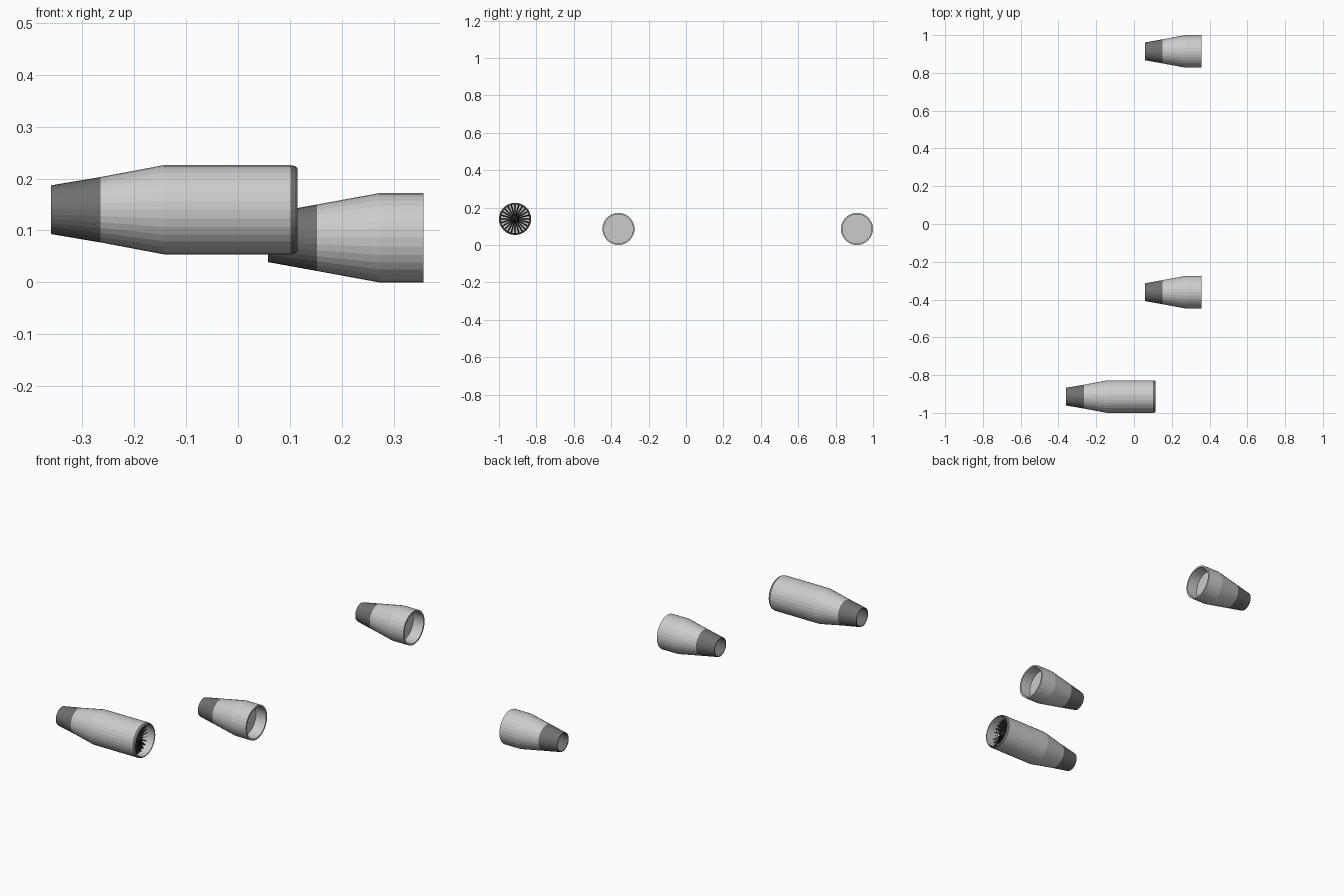
import bpy, bmesh
from math import sin, cos, pi

if "Cube" in bpy.data.objects:
    bpy.data.objects.remove(bpy.data.objects["Cube"])


def material(name, v):
    m = bpy.data.materials.new(name)
    m.diffuse_color = (v, v, v, 1)
    m.use_nodes = True
    m.node_tree.nodes["Principled BSDF"].inputs["Base Color"].default_value = m.diffuse_color
    return m


DARK = material("dark_metal", 0.16)
BLACK = material("black", 0.012)
SIDES = 32


def finish(name, bm, loc, mats):
    me = bpy.data.meshes.new(name)
    bm.to_mesh(me)
    bm.free()
    ob = bpy.data.objects.new(name, me)
    bpy.context.collection.objects.link(ob)
    ob.location = loc
    for m in mats:
        me.materials.append(m)
    return ob


def lathe(name, profile, loc, mat=None):
    """Revolve (x, radius) points about the x axis; radius 0 closes to a point."""
    bm = bmesh.new()
    rings = []
    for x, r in profile:
        n = SIDES if r > 0 else 1
        rings.append([bm.verts.new((x, r * cos(2 * pi * i / SIDES), r * sin(2 * pi * i / SIDES)))
                      for i in range(n)])
    for a, b in zip(rings, rings[1:]):
        for i in range(SIDES):
            j = (i + 1) % SIDES
            quad = [a[i % len(a)], a[j % len(a)], b[j % len(b)], b[i % len(b)]]
            bm.faces.new(list(dict.fromkeys(quad)))
    bmesh.ops.recalc_face_normals(bm, faces=bm.faces)
    return finish(name, bm, loc, [mat] if mat else [])


def fan(name, loc, count=24, r0=0.018, r1=0.078):
    """Tapered, pitched blades around a hub."""
    bm = bmesh.new()
    for k in range(count):
        a = 2 * pi * k / count
        pts = []
        for r, w, s in ((r0, 0.0024, -1), (r1, 0.0030, -1), (r1, 0.0030, 1), (r0, 0.0024, 1)):
            t = s * w
            pts.append(bm.verts.new((s * 0.006, r * cos(a) - t * sin(a), r * sin(a) + t * cos(a))))
        bm.faces.new(pts)
    return finish(name, bm, loc, [BLACK])


# Long engine with fan
loc = (0, -0.914, 0.14)
lathe("long_cowling", [(-0.265, 0.063), (-0.143, 0.086), (0.101, 0.086)], loc)
lathe("long_intake_lip", [(0.101, 0.086), (0.110, 0.084), (0.115, 0.080), (0.110, 0.077)], loc, DARK)
lathe("long_intake_wall", [(0.110, 0.077), (0.07, 0.078), (0.05, 0.078), (0.05, 0)], loc)
lathe("long_nozzle", [(-0.265, 0.063), (-0.36, 0.047), (-0.36, 0.044), (-0.265, 0.058), (-0.265, 0)], loc, DARK)
fan("fan_blades", (0.07, loc[1], loc[2]))
lathe("fan_hub", [(0.06, 0.022), (0.078, 0.02), (0.088, 0.012), (0.094, 0)], loc, BLACK)

# Two short engines
for side, y in (("right", -0.361), ("left", 0.914)):
    loc = (0, y, 0.086)
    lathe(side + "_cowling", [(0.152, 0.064), (0.272, 0.086), (0.358, 0.086), (0.358, 0.078),
                              (0.30, 0.078), (0.30, 0)], loc)
    lathe(side + "_nozzle", [(0.152, 0.064), (0.058, 0.047), (0.058, 0.044),
                             (0.152, 0.058), (0.152, 0)], loc, DARK)
